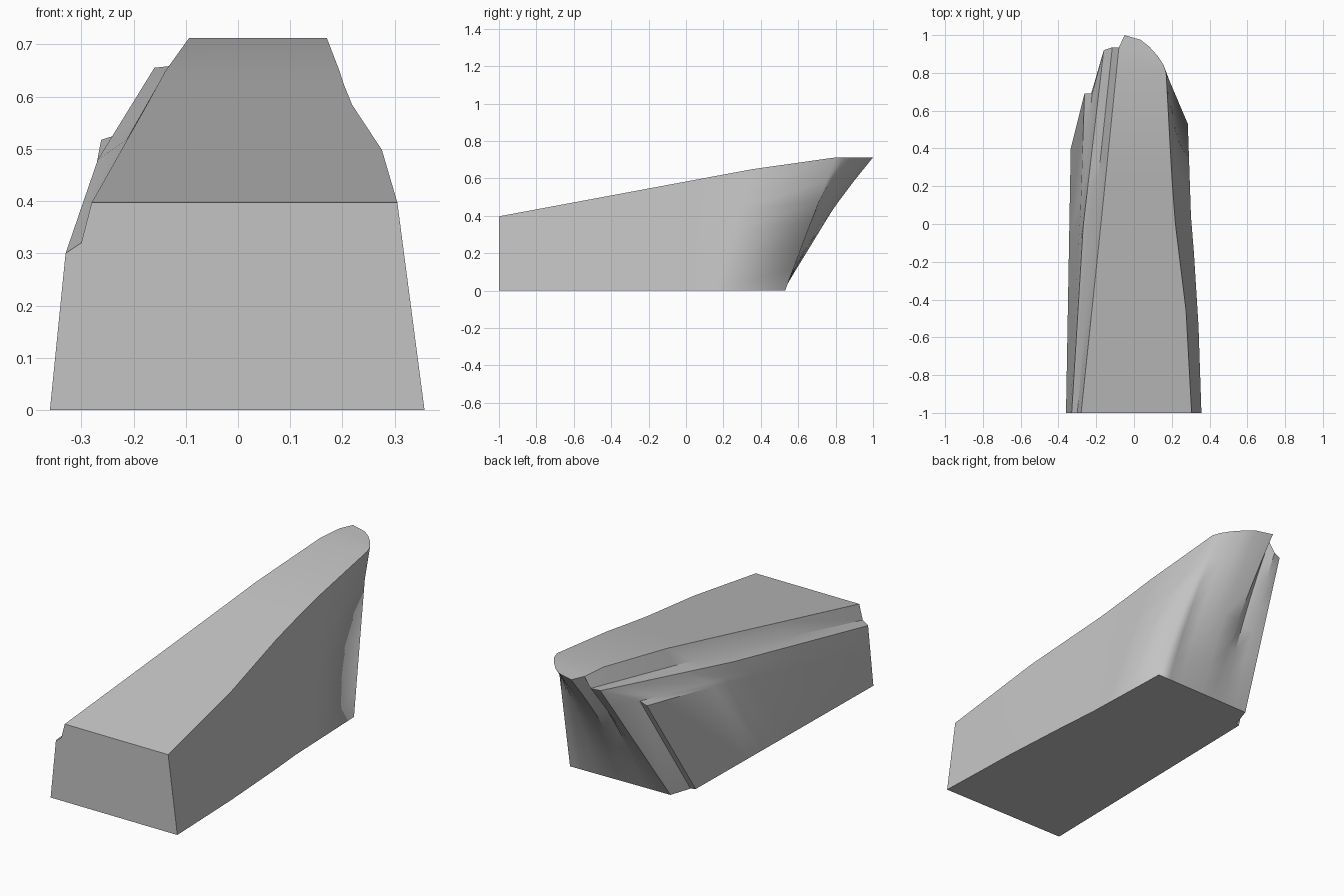
import bpy, bmesh
from mathutils import Vector

if "Cube" in bpy.data.objects:
    bpy.data.objects.remove(bpy.data.objects["Cube"])

def interp(keys, y):
    """Piecewise linear lookup: keys are (y, value...) tuples."""
    for a, b in zip(keys, keys[1:]):
        if y <= b[0] + 1e-6:
            t = (y - a[0]) / (b[0] - a[0])
            return [p + (q - p) * t for p, q in zip(a[1:], b[1:])]
    return list(keys[-1][1:])

def top_z(y):
    return interp([(-1, .397), (.36, .65), (.8, .712), (1.1, .712)], y)[0]

STATIONS = [0, .28, .52, .63, .7, .93, 1]
ROWS = 6
bm = bmesh.new()
vert = lambda p: bm.verts.new(p)

# left flank: long rails (y, x, z) from base, over two ledges, to the top edge
rail_keys = [
    [(-1, -.36, 0), (.40, -.335, 0)],
    [(-1, -.342, .18), (.07, -.283, .405), (.69, -.262, .517)],
    [(-1, -.338, .22), (.07, -.278, .425), (.69, -.222, .53)],
    [(-1, -.33, .30), (0, -.268, .48), (.92, -.16, .655)],
    [(-1, -.30, .32), (0, -.215, .515), (.935, -.115, .66)],
    [(-1, -.28, .397), (0, -.175, .583), (.935, -.08, .712)],
]
rails = []
for i, keys in enumerate(rail_keys):
    rail = []
    for s in STATIONS:
        y = -1 + s * (keys[-1][0] + 1)
        x, z = interp(keys, y)
        rail.append(vert((x, y, top_z(y) if i == 5 else z)))
    rails.append(rail)
for lo, hi in zip(rails, rails[1:]):
    for j in range(len(STATIONS) - 1):
        bm.faces.new((lo[j], lo[j + 1], hi[j + 1], hi[j]))

def column(base, top, bow=0.0):
    """Vertices from a base point up to a top point, hollowed by bow."""
    a = Vector(base)
    topv = top if isinstance(top, bmesh.types.BMVert) else vert(top)
    out = [vert(a)]
    for k in range(1, ROWS):
        t = k / ROWS
        p = a.lerp(topv.co, t)
        p.y -= bow * 4 * t * (1 - t)
        out.append(vert(p))
    return out + [topv]

# right flank: columns from the base edge to the sloping top edge
right_base = [(-1, .357), (-.6, .345), (-.2, .322), (0, .303), (.53, .285)]
right_top = [(-1, .305), (-.45, .275), (-.04, .222), (.25, .2), (.8, .17)]
cols = []
for s in STATIONS[:-1]:
    yb = -1 + 1.53 * s / .93
    yt = rails[5][STATIONS.index(s)].co.y
    cols.append(column((interp(right_base, yb)[0], yb, 0),
                       (interp(right_top, yt)[0], yt, top_z(yt))))
corner = cols[-1]

# overhanging rear: base line up to the rounded top lip
lip = [(.155, .845), (.125, .89), (.08, .94), (.035, .975), (-.05, 1)]
tops = [(x, y, .712) for x, y in lip] + [rails[5][-1], rails[4][-1], rails[3][-1]]
for k, top in enumerate(tops):
    t = (k + 1) / len(tops)
    cols.append(column((.285 - .561 * t, .53 - .01 * t, 0), top, .03 * min(1, 5 * (1 - t))))
for a, b in zip(cols, cols[1:]):
    for k in range(ROWS):
        bm.faces.new((a[k], b[k], b[k + 1], a[k + 1]))

# notch at the rear left corner
notch = vert((-.313, .41, 0))
bm.faces.new((rails[0][-1], notch, rails[2][-1], rails[1][-1]))
bm.faces.new([notch] + cols[-1] + [rails[2][-1]])

# top slope, flat rear tip, front wall and underside
n = len(STATIONS) - 1
for j in range(n - 1):
    bm.faces.new((rails[5][j], rails[5][j + 1], cols[j + 1][-1], cols[j][-1]))
bm.faces.new([rails[5][n - 1]] + [c[-1] for c in cols[n - 1:n + len(lip)]] + [rails[5][n]])
bm.faces.new([r[0] for r in rails] + cols[0][::-1])
bm.faces.new(rails[0] + [notch] + [c[0] for c in cols[::-1]])

# smooth shading with crisp edges, rounded look on the rear right corner
bmesh.ops.recalc_face_normals(bm, faces=bm.faces[:])
corner_set = set(corner)
for f in bm.faces:
    f.smooth = True
for e in bm.edges:
    soft = set(e.verts) <= corner_set
    e.smooth = soft or e.calc_face_angle(0) < .6

mesh = bpy.data.meshes.new("rock_ramp")
bm.to_mesh(mesh)
bm.free()
rock = bpy.data.objects.new("rock_ramp", mesh)
bpy.context.collection.objects.link(rock)
grey = bpy.data.materials.new("stone_grey")
grey.diffuse_color = (.55, .55, .55, 1)
grey.use_nodes = True
grey.node_tree.nodes["Principled BSDF"].inputs["Base Color"].default_value = grey.diffuse_color
mesh.materials.append(grey)
